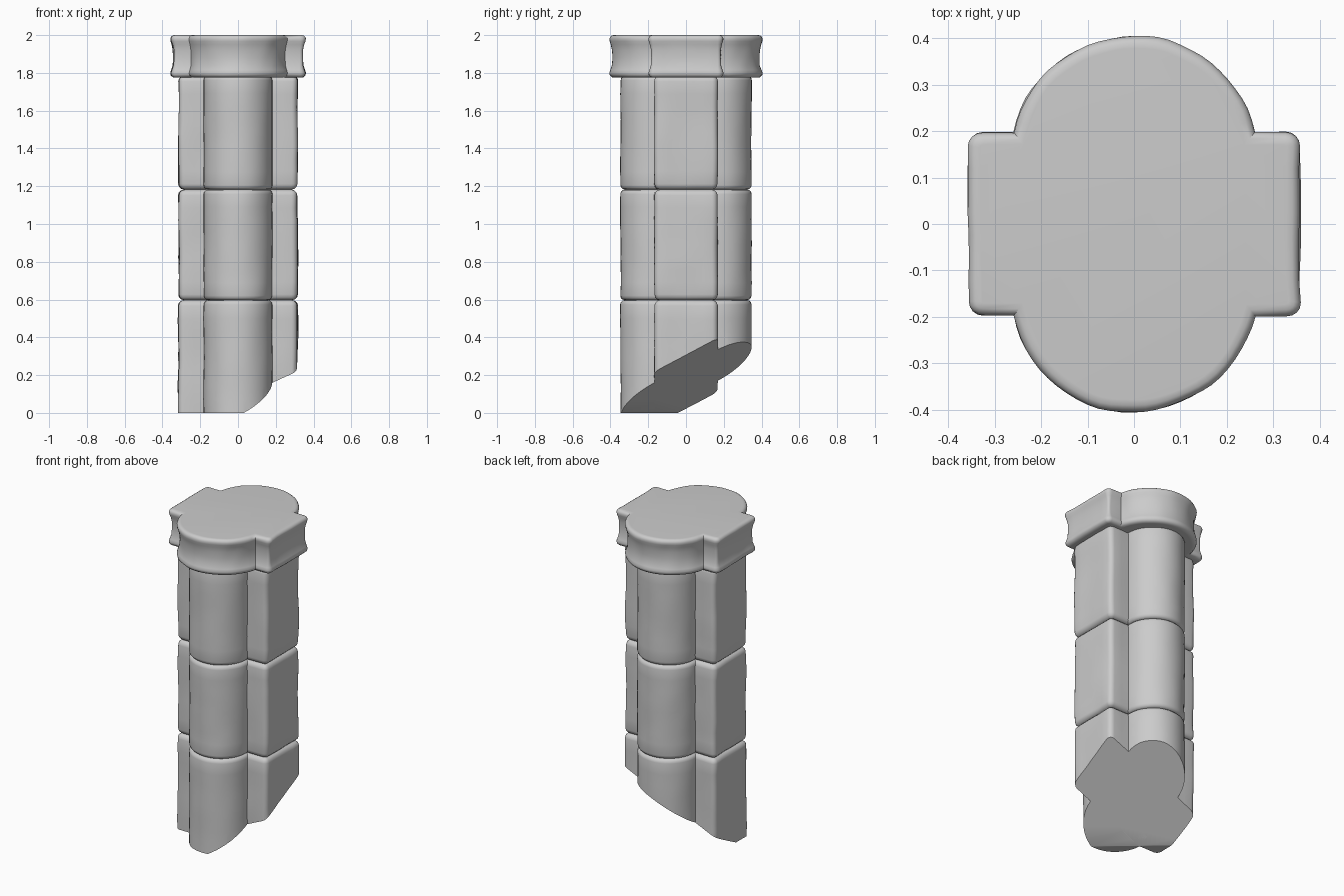
import bpy, bmesh
from math import sin, cos, pi, radians, asin
from mathutils import Vector, noise

cube = bpy.data.objects.get("Cube")
if cube:
    bpy.data.objects.remove(cube, do_unlink=True)

# One grey stone for every part
stone = bpy.data.materials.new("grey stone")
stone.use_nodes = True
stone.diffuse_color = (0.6, 0.6, 0.6, 1)
stone.node_tree.nodes["Principled BSDF"].inputs["Base Color"].default_value = (0.6, 0.6, 0.6, 1)
stone.node_tree.nodes["Principled BSDF"].inputs["Roughness"].default_value = 0.9


def arc(cx, cy, r, a0, a1, n):
    return [Vector((cx + r * cos(a0 + (a1 - a0) * i / n),
                    cy + r * sin(a0 + (a1 - a0) * i / n))) for i in range(n + 1)]


def densify(pts, step=0.05):
    """Split long profile edges so that wear can bend them."""
    out = []
    for p, q in zip(pts, pts[1:] + pts[:1]):
        n = max(1, round((q - p).length / step))
        out += [p.lerp(q, i / n) for i in range(n)]
    return out


def offset(pts, d):
    """Move a counter-clockwise outline inwards by d."""
    out = []
    for i, p in enumerate(pts):
        a = (p - pts[i - 1]).normalized()
        b = (pts[(i + 1) % len(pts)] - p).normalized()
        n = Vector((a.y + b.y, -a.x - b.x)).normalized()
        out.append(p - n * d / max(0.6, n.dot(Vector((a.y, -a.x)))))
    return out


def loft(name, outline, levels, wear=0.005, cut=None):
    """Stack inset copies of an outline, roughen the sides, optionally break off the bottom."""
    bm = bmesh.new()
    rings = []
    for z, inset in levels:
        ring = []
        for p in offset(outline, inset):
            v = Vector((p.x, p.y, z))
            push = noise.noise(v * 5) * wear + noise.noise(v * 14) * wear * 0.5
            out = Vector((p.x, p.y, 0)).normalized()
            ring.append(bm.verts.new(v + out * push))
        rings.append(ring)
    n = len(outline)
    for lo, hi in zip(rings, rings[1:]):
        for i in range(n):
            j = (i + 1) % n
            bm.faces.new((lo[i], lo[j], hi[j], hi[i]))
    bm.faces.new(rings[0][::-1])
    bm.faces.new(rings[-1])
    if cut:
        res = bmesh.ops.bisect_plane(bm, geom=bm.verts[:] + bm.edges[:] + bm.faces[:],
                                     plane_co=cut[0], plane_no=cut[1], clear_inner=True)
        edges = [e for e in bm.edges if e.is_boundary]
        bmesh.ops.holes_fill(bm, edges=edges, sides=0)
    bmesh.ops.recalc_face_normals(bm, faces=bm.faces[:])
    mesh = bpy.data.meshes.new(name)
    bm.to_mesh(mesh)
    bm.free()
    mesh.materials.append(stone)
    ob = bpy.data.objects.new(name, mesh)
    bpy.context.collection.objects.link(ob)
    bpy.ops.object.select_all(action='DESELECT')
    ob.select_set(True)
    bpy.context.view_layer.objects.active = ob
    bpy.ops.object.shade_smooth_by_angle(angle=radians(38))
    return ob


def rounded_box(hx, hy, r):
    pts = []
    for k, (sx, sy) in enumerate(((1, 1), (-1, 1), (-1, -1), (1, -1))):
        pts += arc(sx * (hx - r), sy * (hy - r), r, k * pi / 2, (k + 1) * pi / 2, 4)
    return densify(pts)


def lobe(side):
    pts = arc(0, 0.165, 0.182, 0, pi, 20) + [Vector((-0.182, 0.1)), Vector((0.182, 0.1))]
    if side < 0:
        pts = [-p for p in pts]
    return densify(pts)


def block_levels(z0, z1, r, foot):
    """Heights and insets of a stone with rounded top and bottom edges."""
    ends = [(r * (1 - sin(a)), r * (1 - cos(a))) for a in (pi / 2, pi / 3, pi / 6, 0)]
    low = [(z0 + h, d) for d, h in reversed(ends)] if foot else [(z0, 0)]
    low.sort()
    if foot:
        low = [(z0 + r * (1 - cos(a)), r * (1 - sin(a))) for a in (0, pi / 6, pi / 3, pi / 2)]
    high = [(z1 - r * (1 - cos(a)), r * (1 - sin(a))) for a in (pi / 2, pi / 3, pi / 6, 0)]
    mid = [(low[-1][0] + (high[0][0] - low[-1][0]) * i / 8, 0) for i in range(1, 8)]
    return low + mid + high


# Slanted break across the foot of the column
break_plane = (Vector((0, 0, 0.165)), Vector((-0.45, -0.52, 1)).normalized())

# Three tiers, each a wide core stone with a round lobe in front and behind
tiers = (("lower", 0, 0.597, break_plane), ("middle", 0.597, 1.182, None),
         ("upper", 1.182, 1.785, None))
for label, z0, z1, cut in tiers:
    foot = cut is None
    loft(label + "_core", rounded_box(0.315, 0.168, 0.03),
         block_levels(z0, z1, 0.03, foot), 0.007, cut)
    for side, where in ((-1, "front"), (1, "back")):
        loft(label + "_" + where + "_lobe", lobe(side),
             block_levels(z0, z1, 0.024, foot), 0.004, cut)

# Capital: one slab with round front and back and squared wings, slightly waisted
R, C, W, H, r = 0.267, 0.138, 0.357, 0.198, 0.03
a = asin((H - C) / R)
half = arc(W - r, H - r, r, 0, pi / 2, 4) + arc(0, C, R, a, pi - a, 28)
half += arc(-W + r, H - r, r, pi / 2, pi, 4)
capital = densify(half + [-p for p in half])
loft("capital", capital,
     [(1.775, 0.03), (1.777, 0.014), (1.787, 0.003), (1.8, 0.0), (1.815, 0.005),
      (1.84, 0.013), (1.88, 0.015), (1.92, 0.014), (1.95, 0.008), (1.968, 0.002),
      (1.982, 0.0), (1.993, 0.005), (1.999, 0.014), (2.0, 0.026)], 0.006)
